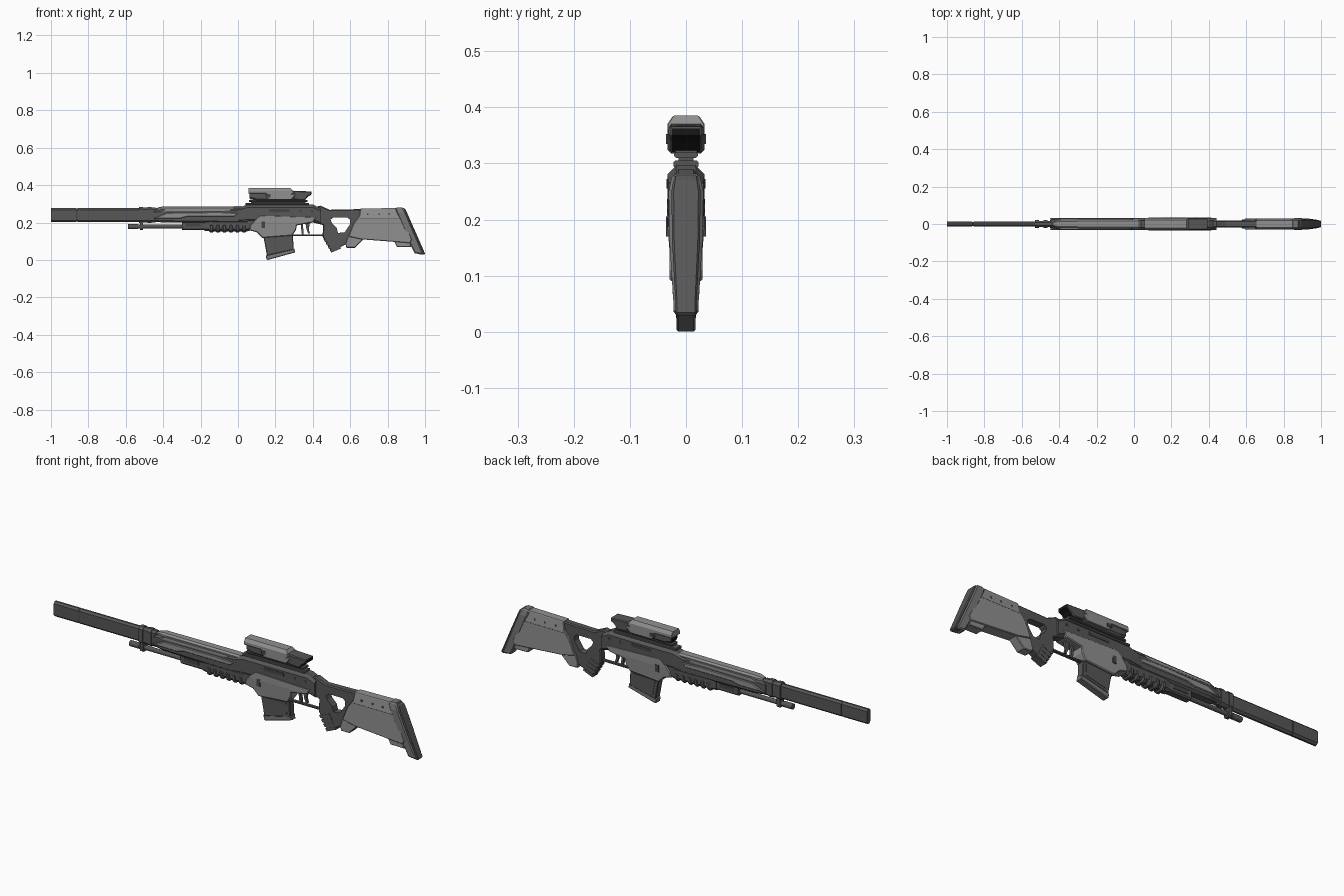
import bpy, bmesh, math
from mathutils import Vector

def mat(name, v):
    m = bpy.data.materials.new(name)
    m.diffuse_color = (v, v, v, 1)
    return m

LIGHT = mat("light grey", 0.28)
MID = mat("mid grey", 0.19)
DARK = mat("dark grey", 0.095)
DEEP = mat("deep grey", 0.06)
BLACK = mat("lens black", 0.008)

def finish(name, bm, m):
    bmesh.ops.recalc_face_normals(bm, faces=bm.faces[:])
    me = bpy.data.meshes.new(name)
    bm.to_mesh(me)
    bm.free()
    me.materials.append(m)
    ob = bpy.data.objects.new(name, me)
    bpy.context.collection.objects.link(ob)
    return ob

def prism(name, pts, hw, m, c=0.0, taper=None, y=0.0):
    """Side profile (x, z) extruded to +-hw, rim chamfered by c;
    taper = [(z, width factor)] from low to high."""
    bm = bmesh.new()
    f = bm.faces.new([bm.verts.new((x, -hw, z)) for x, z in pts])
    r = bmesh.ops.extrude_face_region(bm, geom=[f])
    for v in r["geom"]:
        if isinstance(v, bmesh.types.BMVert):
            v.co.y = hw
    if c:
        rim = [e for e in bm.edges if abs(e.verts[0].co.y - e.verts[1].co.y) < 1e-6]
        bmesh.ops.bevel(bm, geom=rim, offset=c, segments=1, affect='EDGES')
    if taper:
        for z, _ in taper:
            bmesh.ops.bisect_plane(bm, geom=bm.verts[:] + bm.edges[:] + bm.faces[:],
                                   plane_co=(0, 0, z), plane_no=(0, 0, 1))
        for v in bm.verts:
            z = v.co.z
            k = taper[0][1] if z < taper[0][0] else taper[-1][1]
            for (z0, a), (z1, b) in zip(taper, taper[1:]):
                if z0 <= z <= z1:
                    k = a + (b - a) * (z - z0) / (z1 - z0)
            v.co.y *= k
    for v in bm.verts:
        v.co.y += y
    return finish(name, bm, m)

def loft(name, secs, m):
    """Octagonal sections (x, half width, z low, z high, chamfer) joined along x."""
    bm = bmesh.new()
    rings = []
    for x, w, a, b, c in secs:
        o = [(w - c, a), (w, a + c), (w, b - c), (w - c, b)]
        o += [(-y, z) for y, z in reversed(o)]
        rings.append([bm.verts.new((x, y, z)) for y, z in o])
    for p, q in zip(rings, rings[1:]):
        for i in range(8):
            bm.faces.new((p[i], p[(i + 1) % 8], q[(i + 1) % 8], q[i]))
    bm.faces.new(rings[0])
    bm.faces.new(rings[-1])
    return finish(name, bm, m)

def bar(name, x0, x1, w, z0, z1, m, c=0.003):
    return loft(name, [(x0, w, z0, z1, c), (x1, w, z0, z1, c)], m)

def tube(name, x0, x1, z, r, m, n=12):
    bm = bmesh.new()
    bmesh.ops.create_cone(bm, cap_ends=True, segments=n, radius1=r, radius2=r, depth=x1 - x0)
    for v in bm.verts:
        v.co = Vector(((x0 + x1) / 2 + v.co.z, v.co.x, z + v.co.y))
    return finish(name, bm, m)

def both(name, pts, y, t, m, c=0.0):
    for s, side in ((-1, "front"), (1, "back")):
        prism(f"{name}_{side}", pts, t, m, c, y=s * y)

def rect(x0, x1, z0, z1):
    return [(x0, z0), (x1, z0), (x1, z1), (x0, z1)]

# flat barrel shroud, muzzle section and collars
bar("muzzle", -1.0, -0.865, 0.0135, 0.203, 0.277, DARK, 0.009)
bar("muzzle_seam", -0.866, -0.858, 0.012, 0.205, 0.275, DEEP, 0.008)
bar("barrel", -0.859, -0.43, 0.0135, 0.203, 0.277, DARK, 0.009)
for i, x in enumerate((-0.53, -0.485)):
    bar(f"collar_{i}", x, x + 0.022, 0.021, 0.198, 0.283, DARK, 0.012)
bar("collar_sleeve", -0.51, -0.44, 0.017, 0.2, 0.28, DARK, 0.01)

# lower tube with end cap and clamp
tube("lower_tube", -0.57, -0.16, 0.178, 0.011, DARK)
tube("tube_cap", -0.588, -0.535, 0.178, 0.014, DARK)
bar("tube_clamp", -0.525, -0.508, 0.016, 0.16, 0.215, DARK, 0.005)
bar("tube_bracket", -0.30, -0.17, 0.02, 0.16, 0.215, DARK, 0.006)
both("bracket_slot", rect(-0.28, -0.2, 0.178, 0.196), 0.02, 0.002, DEEP)

# fore-end: dark core with light panels above and beside
loft("fore_end", [(-0.45, 0.02, 0.205, 0.262, 0.008), (-0.40, 0.028, 0.2, 0.272, 0.01),
                  (0.05, 0.03, 0.195, 0.276, 0.01)], DARK)
loft("top_panel", [(-0.43, 0.012, 0.262, 0.28, 0.004), (-0.40, 0.022, 0.262, 0.286, 0.008),
                   (0.02, 0.025, 0.266, 0.287, 0.008), (0.06, 0.02, 0.266, 0.278, 0.005)], LIGHT)
both("side_panel", [(-0.45, 0.222), (-0.31, 0.222), (-0.27, 0.232), (-0.02, 0.232),
                    (0.0, 0.25), (-0.1, 0.256), (-0.38, 0.252)], 0.027, 0.006, LIGHT, 0.003)
both("upper_strip", [(-0.41, 0.26), (-0.05, 0.263), (-0.02, 0.275), (-0.38, 0.273)],
     0.0255, 0.004, LIGHT)

# ribbed hand grip under the fore-end
loft("hand_grip", [(-0.18, 0.022, 0.155, 0.215, 0.01), (-0.15, 0.026, 0.153, 0.222, 0.012),
                   (0.05, 0.028, 0.153, 0.225, 0.012), (0.11, 0.028, 0.17, 0.225, 0.012)], DARK)
for i in range(6):
    x = -0.155 + i * 0.035
    loft(f"grip_rib_{i}", [(x, 0.024, 0.152, 0.195, 0.01), (x + 0.007, 0.03, 0.146, 0.195, 0.012),
                           (x + 0.018, 0.03, 0.146, 0.195, 0.012), (x + 0.025, 0.024, 0.152, 0.195, 0.01)], DARK)

# receiver
loft("receiver", [(-0.02, 0.03, 0.2, 0.27, 0.01), (0.05, 0.033, 0.2, 0.296, 0.016),
                  (0.40, 0.033, 0.2, 0.297, 0.016), (0.44, 0.031, 0.19, 0.275, 0.012)], DARK)
prism("lower_receiver", [(0.10, 0.225), (0.065, 0.185), (0.06, 0.158), (0.10, 0.148), (0.13, 0.118),
                         (0.29, 0.13), (0.31, 0.16), (0.315, 0.185), (0.40, 0.2), (0.42, 0.23), (0.12, 0.24)],
      0.034, LIGHT, 0.004, [(0.13, 0.83), (0.2, 1.0)])
both("ejection_port", rect(0.165, 0.275, 0.257, 0.272), 0.033, 0.002, DEEP)
both("side_catch", rect(0.125, 0.145, 0.17, 0.205), 0.0325, 0.003, DEEP)
for i, x in enumerate((0.33, 0.39)):
    both(f"receiver_pin_{i}", rect(x, x + 0.012, 0.255, 0.267), 0.033, 0.002, DEEP)

# magazine and base plate
prism("magazine", [(0.135, 0.13), (0.155, 0.022), (0.298, 0.055), (0.293, 0.14)], 0.018, DARK, 0.003)
both("magazine_rib", [(0.155, 0.115), (0.17, 0.04), (0.28, 0.064), (0.278, 0.12)], 0.018, 0.002, DARK)
prism("magazine_base", [(0.148, 0.024), (0.153, 0.003), (0.16, 0.0), (0.305, 0.04), (0.302, 0.06)], 0.0165, MID, 0.003)

# trigger and guard
bar("trigger_guard", 0.285, 0.46, 0.008, 0.127, 0.136, DARK, 0.002)
prism("trigger", [(0.36, 0.2), (0.385, 0.2), (0.378, 0.165), (0.385, 0.142), (0.375, 0.14), (0.366, 0.165)], 0.006, DARK)
prism("guard_post", [(0.335, 0.19), (0.347, 0.19), (0.352, 0.13), (0.342, 0.13)], 0.007, DARK)

# pistol grip frame with thumbhole
grip = prism("grip_frame", [(0.40, 0.28), (0.42, 0.2), (0.455, 0.185), (0.452, 0.125), (0.498, 0.045),
                            (0.565, 0.078), (0.61, 0.10), (0.67, 0.18), (0.67, 0.272), (0.49, 0.268), (0.44, 0.29)],
             0.018, DARK, 0.005)
cut = prism("thumbhole_cutter", [(0.495, 0.215), (0.51, 0.226), (0.585, 0.226), (0.6, 0.214), (0.598, 0.19),
                                 (0.57, 0.148), (0.535, 0.144), (0.528, 0.17), (0.503, 0.195)], 0.1, DARK)
b = grip.modifiers.new("thumbhole", 'BOOLEAN')
b.operation, b.object, b.solver = 'DIFFERENCE', cut, 'EXACT'
bpy.context.view_layer.objects.active = grip
bpy.ops.object.modifier_apply(modifier="thumbhole")
bpy.data.objects.remove(cut)
for i in range(4):
    x, z = 0.458 + i * 0.011, 0.108 - i * 0.019
    prism(f"finger_rib_{i}", [(x, z), (x + 0.008, z - 0.012), (x + 0.06, z + 0.01), (x + 0.055, z + 0.022)], 0.0195, DARK)

# stock body, lower plate, seam and rivets
prism("stock", [(0.655, 0.274), (0.648, 0.235), (0.618, 0.195), (0.59, 0.125), (0.66, 0.11),
                (0.92, 0.09), (0.93, 0.11), (0.86, 0.278)], 0.029, LIGHT, 0.003, [(0.225, 1.0), (0.275, 0.75)])
prism("stock_lower_plate", [(0.588, 0.13), (0.575, 0.085), (0.58, 0.065), (0.625, 0.065), (0.67, 0.11),
                            (0.83, 0.108), (0.85, 0.07), (0.925, 0.068), (0.915, 0.13)], 0.024, LIGHT, 0.003)
both("stock_seam", rect(0.65, 0.88, 0.222, 0.225), 0.0285, 0.001, DARK)
for i, x in enumerate((0.69, 0.75, 0.805)):
    both(f"stock_rivet_{i}", rect(x, x + 0.009, 0.24, 0.249), 0.0255, 0.002, DEEP)

# butt plate and recoil pad
TAPER = [(0.05, 0.72), (0.16, 0.95), (0.25, 1.0), (0.28, 0.8)]
prism("butt_plate", [(0.84, 0.272), (0.85, 0.281), (0.878, 0.281), (0.89, 0.27), (0.99, 0.036), (0.98, 0.03), (0.945, 0.035), (0.922, 0.08)],
      0.031, MID, 0.006, TAPER)
prism("recoil_pad", [(0.868, 0.276), (0.886, 0.278), (0.896, 0.27), (1.0, 0.034), (0.995, 0.028), (0.97, 0.03)],
      0.026, DARK, 0.004, TAPER)

# scope rail and mounts
bar("rail", 0.04, 0.38, 0.022, 0.292, 0.305, DARK, 0.003)
bar("mount_neck", 0.07, 0.36, 0.013, 0.3, 0.32, DARK, 0.002)
bar("mount_plate", 0.06, 0.372, 0.021, 0.31, 0.32, DARK, 0.003)

# scope: dark tube, light hood and side armour, black lenses
loft("scope_body", [(0.065, 0.026, 0.325, 0.37, 0.01), (0.10, 0.028, 0.317, 0.37, 0.01),
                    (0.345, 0.028, 0.317, 0.368, 0.01), (0.36, 0.028, 0.32, 0.366, 0.01)], DARK)
prism("eyepiece", [(0.29, 0.37), (0.30, 0.322), (0.355, 0.318), (0.375, 0.34), (0.392, 0.35), (0.392, 0.366)],
      0.031, DARK, 0.004)
prism("scope_hood", [(0.055, 0.385), (0.055, 0.355), (0.15, 0.355), (0.165, 0.34), (0.27, 0.34), (0.30, 0.36),
                     (0.28, 0.385)], 0.033, LIGHT, 0.002, [(0.37, 1.0), (0.386, 0.68)])
both("scope_armour", [(0.145, 0.345), (0.165, 0.322), (0.285, 0.322), (0.31, 0.352), (0.16, 0.358)], 0.029, 0.004, LIGHT, 0.002)
both("scope_dial", rect(0.15, 0.175, 0.335, 0.352), 0.0335, 0.002, DEEP)
bar("front_lens", 0.062, 0.067, 0.021, 0.329, 0.366, BLACK, 0.008)
prism("rear_lens", [(0.357, 0.32), (0.377, 0.34), (0.394, 0.35), (0.394, 0.362), (0.39, 0.362), (0.355, 0.322)],
      0.025, BLACK)
